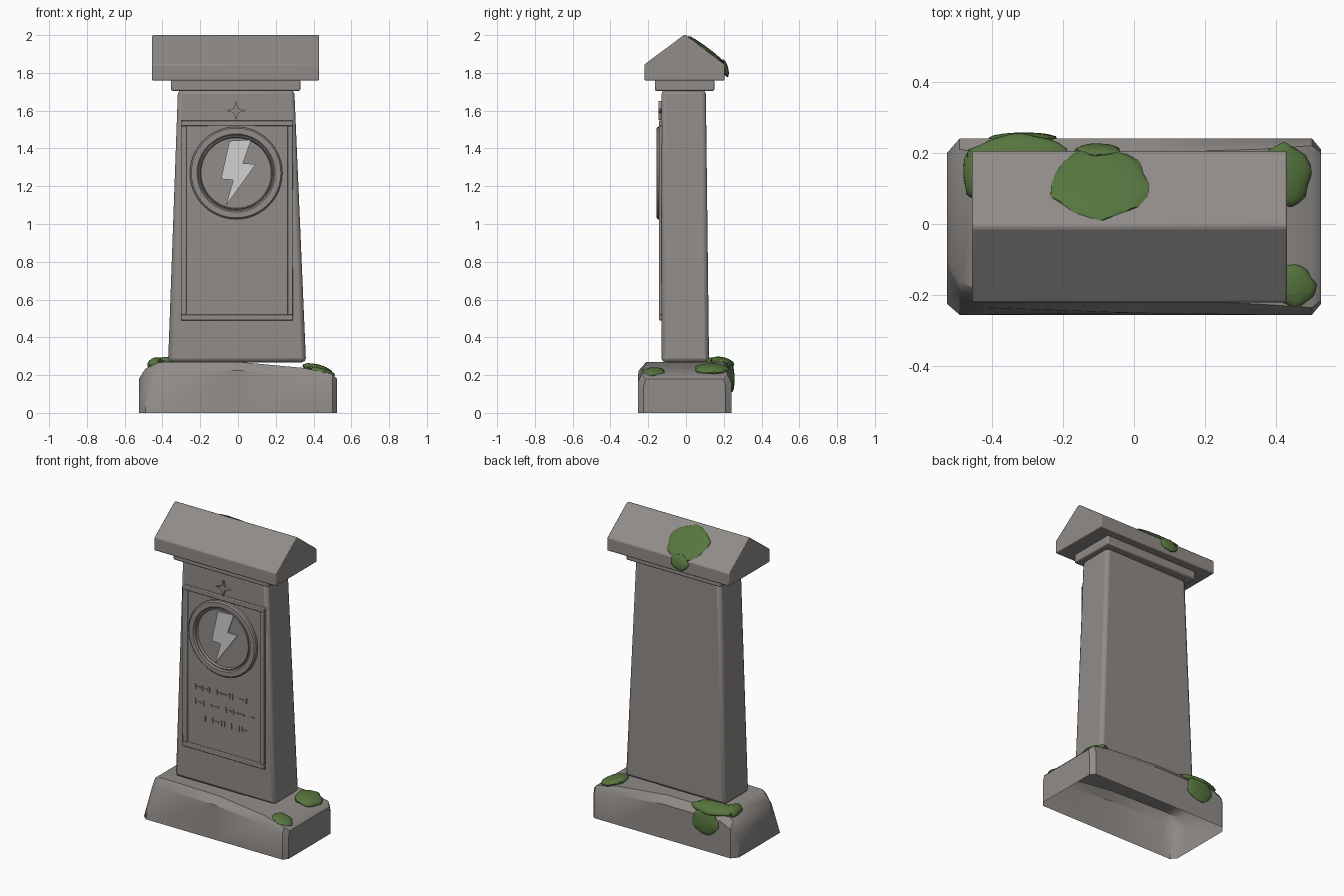
import bpy, bmesh, math, random
from mathutils import Vector, Matrix

if "Cube" in bpy.data.objects:
    bpy.data.objects.remove(bpy.data.objects["Cube"])


def material(name, rgb):
    m = bpy.data.materials.new(name)
    m.use_nodes = True
    m.diffuse_color = (*rgb, 1)
    bsdf = m.node_tree.nodes["Principled BSDF"]
    bsdf.inputs["Base Color"].default_value = (*rgb, 1)
    bsdf.inputs["Roughness"].default_value = 0.9
    return m


STONE = material("grey stone", (0.28, 0.262, 0.247))
PALE = material("pale inlay", (0.64, 0.64, 0.64))
MOSS = material("green moss", (0.095, 0.18, 0.05))


def finish(name, bm, mat, bevel=0, smooth=True):
    bmesh.ops.recalc_face_normals(bm, faces=bm.faces)
    me = bpy.data.meshes.new(name)
    bm.to_mesh(me)
    bm.free()
    me.materials.append(mat)
    ob = bpy.data.objects.new(name, me)
    bpy.context.collection.objects.link(ob)
    if bevel:
        mod = ob.modifiers.new("Bevel", "BEVEL")
        mod.width, mod.segments, mod.limit_method = bevel, 2, "ANGLE"
    if smooth:
        bpy.ops.object.select_all(action="DESELECT")
        ob.select_set(True)
        bpy.context.view_layer.objects.active = ob
        bpy.ops.object.shade_smooth_by_angle(angle=math.radians(35))
    return ob


def loft(name, rings, mat, bevel=0, closed=True):
    """Skin equal-length rings of points and cap both ends."""
    bm = bmesh.new()
    vs = [[bm.verts.new(p) for p in ring] for ring in rings]
    n = len(vs[0])
    for a, b in zip(vs, vs[1:]):
        for i in range(n if closed else n - 1):
            j = (i + 1) % n
            bm.faces.new((a[i], a[j], b[j], b[i]))
    bm.faces.new(vs[0])
    bm.faces.new(vs[-1])
    return finish(name, bm, mat, bevel)


def block(name, low, high, z0, z1, bevel):
    """Tapered block; low and high are (x0, x1, y0, y1)."""
    def rect(r, z):
        return [(r[0], r[2], z), (r[1], r[2], z), (r[1], r[3], z), (r[0], r[3], z)]
    return loft(name, [rect(low, z0), rect(high, z1)], STONE, bevel)


def plate(name, outline, y0, y1, mat, bevel=0):
    """Extrude an x-z outline along y."""
    return loft(name, [[(x, y, z) for x, z in outline] for y in (y0, y1)], mat, bevel)


def bar(name, x0, x1, z0, z1, y0, y1, bevel=0):
    return plate(name, [(x0, z0), (x1, z0), (x1, z1), (x0, z1)], y0, y1, STONE, bevel)


# Weathered plinth, open underneath: x, front foot, front shoulder, back, top, inset
sections = [
    (-0.525, -0.225, -0.12, 0.2, 0.18, 0.02),
    (-0.49, -0.255, -0.19, 0.24, 0.235, 0.03),
    (-0.42, -0.255, -0.235, 0.24, 0.268, 0.04),
    (0.0, -0.255, -0.25, 0.24, 0.27, 0.04),
    (0.35, -0.255, -0.255, 0.24, 0.238, 0.03),
    (0.5, -0.255, -0.255, 0.24, 0.205, 0.02),
    (0.525, -0.225, -0.225, 0.21, 0.18, 0.01),
]
loft("plinth", [[(x, ff, 0), (x, fs, zt - 0.045), (x, fs + ins, zt),
                 (x, b - ins, zt), (x, b, zt - 0.045), (x, b, 0)]
                for x, ff, fs, b, zt, ins in sections], STONE, closed=False)

# Tapering shaft and neck moulding
block("shaft", (-0.37, 0.36, -0.13, 0.122), (-0.318, 0.298, -0.13, 0.105), 0.268, 1.71, 0.022)
block("neck_moulding", (-0.355, 0.33, -0.165, 0.15), (-0.355, 0.33, -0.165, 0.15), 1.705, 1.765, 0.008)

# Gabled cap
gable = [(-0.22, 1.76), (0.205, 1.76), (0.205, 1.845), (0.0, 2.0), (-0.012, 2.0), (-0.22, 1.845)]
loft("gabled_cap", [[(x, y, z) for y, z in gable] for x in (-0.455, 0.43)], STONE, 0.012)

# Raised frame on the front
X0, X1, Z0, Z1, W = -0.303, 0.292, 0.49, 1.548, 0.03
for name, r in {
    "frame_bottom": (X0, X1, Z0, Z0 + W), "frame_top": (X0, X1, Z1 - W, Z1),
    "frame_right": (X0, X0 + W, Z0 + W, Z1 - W), "frame_left": (X1 - W, X1, Z0 + W, Z1 - W),
}.items():
    bar(name, *r, -0.144, -0.12, 0.004)

# Round medallion with a raised ring
CX, CZ = -0.01, 1.27
profile = [(0.245, -0.12), (0.245, -0.148), (0.237, -0.156), (0.207, -0.156), (0.2, -0.147),
           (0.195, -0.147), (0.191, -0.151), (0.186, -0.137)]
loft("medallion", [[(CX + r * math.cos(a), y, CZ + r * math.sin(a))
                    for a in [math.tau * i / 48 for i in range(48)]] for r, y in profile], STONE)

# Inlaid bolt
bolt = [(-0.045, 1.44), (0.07, 1.446), (0.025, 1.32), (0.095, 1.318),
        (-0.065, 1.095), (-0.025, 1.233), (-0.09, 1.238)]
plate("bolt_inlay", bolt, -0.145, -0.136, PALE)

# Four-pointed star
star = []
for i in range(8):
    r = 0.017 if i % 2 else 0.05
    a = math.pi * i / 4
    star.append((CX + r * math.cos(a), 1.6 + r * math.sin(a)))
plate("star", star, -0.145, -0.12, STONE)

# Rows of worn chisel marks
random.seed(4)
for row, (z, start) in enumerate([(0.9, -0.22), (0.802, -0.22), (0.705, -0.15)]):
    x = start
    while x < 0.19:
        if random.random() < 0.45:
            w, h = 0.007, 0.034
        else:
            w, h = random.uniform(0.018, 0.035), 0.008
        bar(f"chisel_mark_{row}", x, x + w, z - h / 2, z + h / 2, -0.136, -0.128)
        x += w + random.choice((0.008, 0.015, 0.045))


# Moss cushions: flattened lumpy spheres
def moss(name, loc, size, tilt=0, turn=0, seed=1):
    rng = random.Random(seed)
    p = [rng.uniform(0, math.tau) for _ in range(3)]
    bm = bmesh.new()
    bmesh.ops.create_icosphere(bm, subdivisions=3, radius=1)
    for v in bm.verts:
        a = math.atan2(v.co.y, v.co.x)
        k = 1 + 0.06 * math.sin(2 * a + p[0]) + 0.05 * math.sin(5 * a + p[1]) + 0.03 * math.sin(9 * a + p[2])
        v.co.x *= k
        v.co.y *= k
    m = (Matrix.Translation(loc) @ Matrix.Rotation(math.radians(turn), 4, "Y")
         @ Matrix.Rotation(math.radians(tilt), 4, "X") @ Matrix.Diagonal((*size, 1)))
    bmesh.ops.transform(bm, matrix=m, verts=bm.verts)
    return finish(name, bm, MOSS)


moss("cap_moss", (-0.095, 0.112, 1.918), (0.13, 0.128, 0.014), -37, seed=3)
moss("cap_moss_drip", (-0.1, 0.207, 1.825), (0.065, 0.045, 0.016), -75, seed=5)
moss("plinth_moss_back", (-0.33, 0.19, 0.268), (0.14, 0.062, 0.028), -12, seed=2)
moss("plinth_moss_back_hang", (-0.31, 0.241, 0.19), (0.1, 0.075, 0.016), -88, seed=6)
moss("plinth_moss_side", (-0.44, 0.14, 0.262), (0.04, 0.08, 0.03), 0, -25, seed=7)
moss("plinth_moss_back_left", (0.42, 0.135, 0.232), (0.075, 0.095, 0.025), 0, 14, seed=8)
moss("plinth_moss_front_left", (0.445, -0.172, 0.216), (0.066, 0.06, 0.02), 0, 14, seed=9)
